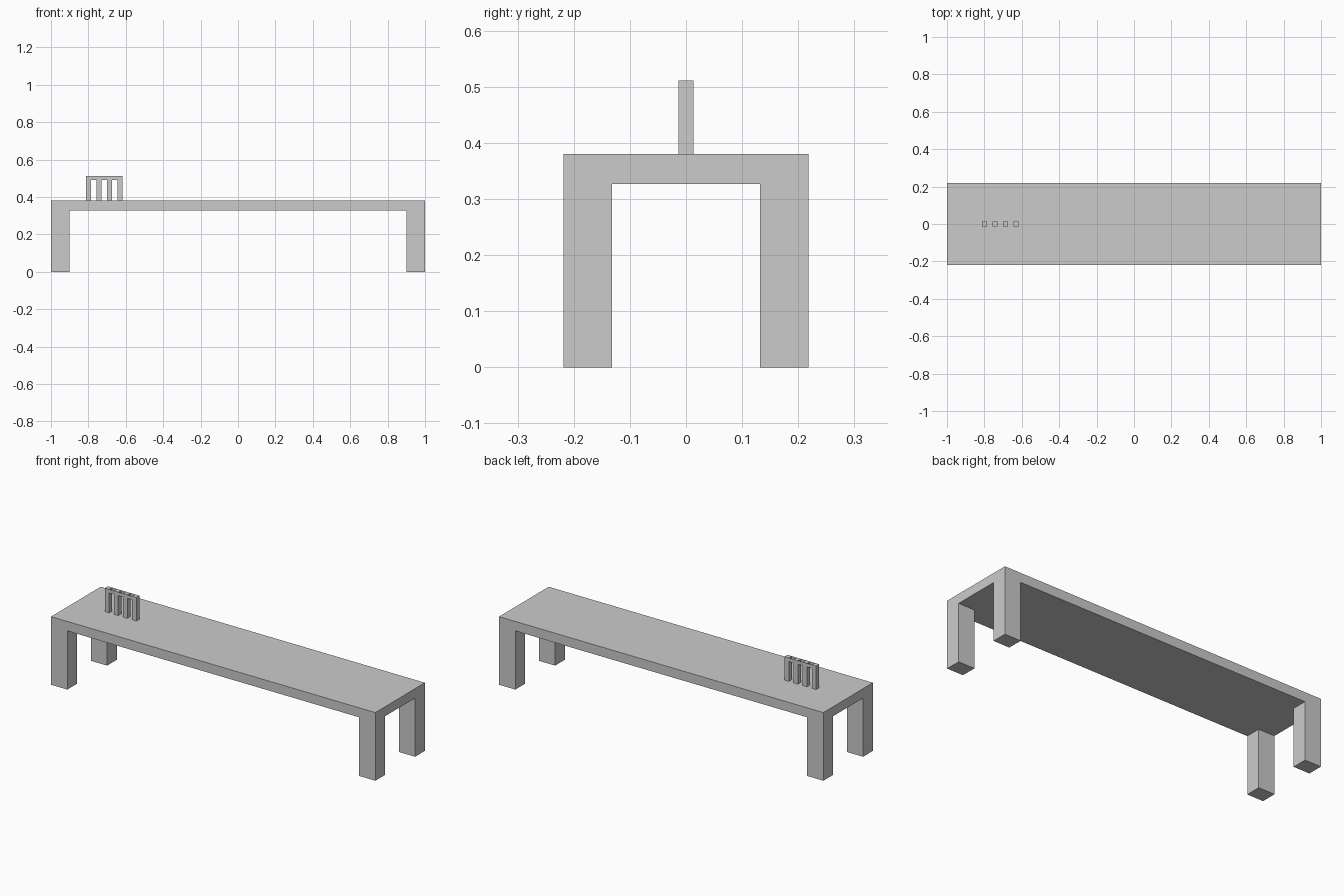
import bpy, bmesh
from mathutils import Vector

if "Cube" in bpy.data.objects:
    bpy.data.objects.remove(bpy.data.objects["Cube"])

TOP, UNDER = 0.38, 0.327
HALF_X, HALF_Y = 1.0, 0.218
LEG_X, LEG_Y = 0.90, 0.132


def add_box(bm, lo, hi):
    lo, hi = Vector(lo), Vector(hi)
    verts = bmesh.ops.create_cube(bm, size=1)["verts"]
    for v in verts:
        v.co = (lo + hi) / 2 + v.co * (hi - lo)


def finish(bm, name):
    mesh = bpy.data.meshes.new(name)
    bm.to_mesh(mesh)
    bm.free()
    obj = bpy.data.objects.new(name, mesh)
    bpy.context.collection.objects.link(obj)
    return obj


# Bench: one slab, cut at the leg lines, with corner faces extruded into legs
bm = bmesh.new()
add_box(bm, (-HALF_X, -HALF_Y, UNDER), (HALF_X, HALF_Y, TOP))
for axis, offset in ((Vector((1, 0, 0)), LEG_X), (Vector((0, 1, 0)), LEG_Y)):
    for s in (-1, 1):
        bmesh.ops.bisect_plane(bm, geom=bm.verts[:] + bm.edges[:] + bm.faces[:],
                               plane_co=axis * offset * s, plane_no=axis)
bm.normal_update()
corners = []
for f in bm.faces:
    c = f.calc_center_median()
    if f.normal.z < -0.9 and abs(c.x) > LEG_X and abs(c.y) > LEG_Y:
        corners.append(f)
for f in corners:
    foot = bmesh.ops.extrude_discrete_faces(bm, faces=[f])["faces"][0]
    for v in foot.verts:
        v.co.z = 0
bmesh.ops.remove_doubles(bm, verts=bm.verts[:], dist=1e-5)
bmesh.ops.recalc_face_normals(bm, faces=bm.faces[:])
finish(bm, "bench")

# Small rail: four square posts joined by open front and back strips
POST, RAIL_TOP, RAIL_LOW = 0.0133, 0.511, 0.491
centres = [-0.799 + i * 0.0563 for i in range(4)]
bm = bmesh.new()
for x in centres:
    add_box(bm, (x - POST, -POST, TOP), (x + POST, POST, RAIL_TOP))
finish(bm, "rail_posts")

bm = bmesh.new()
for a, b in zip(centres, centres[1:]):
    x0, x1 = a + POST, b - POST
    for s in (-1, 1):
        pts = [(x0, RAIL_LOW), (x1, RAIL_LOW), (x1, RAIL_TOP), (x0, RAIL_TOP)]
        if s > 0:
            pts.reverse()
        bm.faces.new([bm.verts.new((x, s * POST, z)) for x, z in pts])
finish(bm, "rail_strips")
